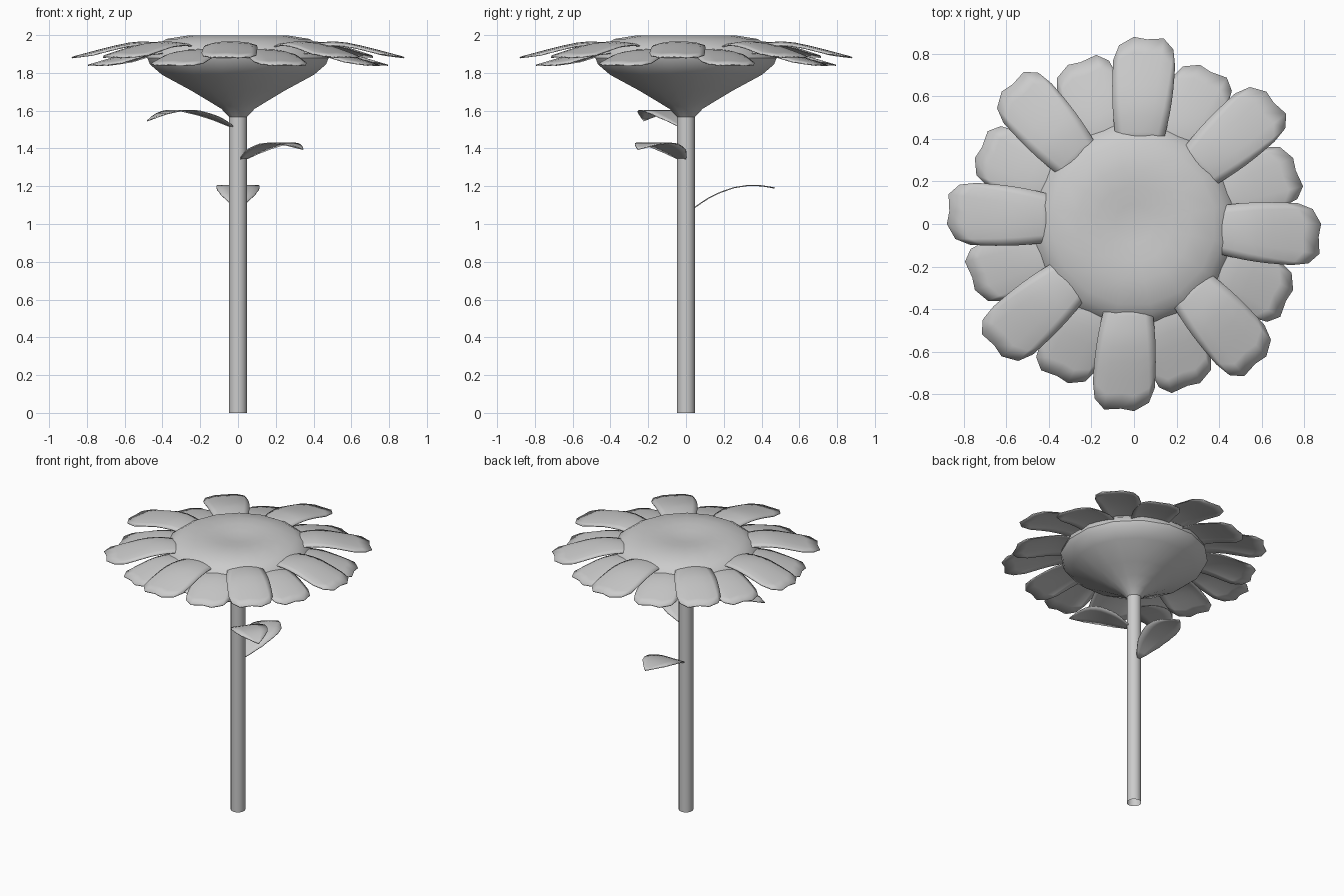
import bpy, bmesh, math
from mathutils import Matrix

if "Cube" in bpy.data.objects:
    bpy.data.objects.remove(bpy.data.objects["Cube"])

grey = bpy.data.materials.new("plain grey")
grey.diffuse_color = (0.6, 0.6, 0.6, 1)
grey.use_nodes = True
grey.node_tree.nodes["Principled BSDF"].inputs["Base Color"].default_value = grey.diffuse_color


def interp(table, t):
    """Piecewise linear lookup in a list of (key, value) pairs."""
    for (a, p), (b, q) in zip(table, table[1:]):
        if t <= b:
            return p + (q - p) * max(0, (t - a) / (b - a))
    return table[-1][1]


def finish(name, bm, thickness=0.0):
    bmesh.ops.recalc_face_normals(bm, faces=bm.faces)
    mesh = bpy.data.meshes.new(name)
    bm.to_mesh(mesh)
    bm.free()
    mesh.materials.append(grey)
    obj = bpy.data.objects.new(name, mesh)
    bpy.context.collection.objects.link(obj)
    bpy.ops.object.select_all(action='DESELECT')
    bpy.context.view_layer.objects.active = obj
    obj.select_set(True)
    bpy.ops.object.shade_smooth_by_angle(angle=math.radians(40))
    if thickness:
        solid = obj.modifiers.new("thickness", 'SOLIDIFY')
        solid.thickness = thickness
        solid.offset = 0
    return obj


def lathe(name, profile, sides):
    """Revolve (radius, height) points around z; radius 0 closes the end."""
    bm = bmesh.new()
    rings = []
    for r, z in profile:
        if r == 0:
            rings.append([bm.verts.new((0, 0, z))] * sides)
            continue
        angles = [2 * math.pi * (i + 0.5) / sides for i in range(sides)]
        rings.append([bm.verts.new((r * math.cos(a), r * math.sin(a), z)) for a in angles])
    for lo, hi in zip(rings, rings[1:]):
        for i in range(sides):
            j = (i + 1) % sides
            corners = list(dict.fromkeys((lo[i], lo[j], hi[j], hi[i])))
            bm.faces.new(corners)
    return finish(name, bm)


def sheet(name, rows, angle, thickness):
    """Grid surface from rows of points, turned about z."""
    bm = bmesh.new()
    grid = [[bm.verts.new(p) for p in row] for row in rows]
    for r0, r1 in zip(grid, grid[1:]):
        for i in range(len(r0) - 1):
            bm.faces.new((r0[i], r0[i + 1], r1[i + 1], r1[i]))
    bmesh.ops.remove_doubles(bm, verts=bm.verts, dist=0.0005)
    bmesh.ops.transform(bm, verts=bm.verts, matrix=Matrix.Rotation(angle, 4, 'Z'))
    return finish(name, bm, thickness)


# Stem: open tube
lathe("stem", [(0.048, 0), (0.048, 1.58)], 16)

# Flower head: flared cup with a shallow dished disc on top
lathe("flower_head", [
    (0.046, 1.565), (0.09, 1.61), (0.16, 1.652), (0.25, 1.705), (0.41, 1.79),
    (0.475, 1.845), (0.49, 1.88), (0.475, 1.92), (0.43, 1.955), (0.385, 1.98),
    (0.27, 1.998), (0.18, 1.997), (0.09, 1.987), (0, 1.982)], 16)

# Petals: scalloped tips, drooping outward, slightly arched across
TIP = [(-0.097, 0.77), (-0.07, 0.84), (0.0, 0.88), (0.06, 0.868),
       (0.14, 0.872), (0.185, 0.82), (0.192, 0.74)]
DROOP = [(0.36, 1.952), (0.5, 1.965), (0.6, 1.955), (0.72, 1.925), (0.88, 1.882)]


def petal(name, angle, reach, drop):
    rows = []
    for k in range(8):
        v = k / 7
        row = []
        for i, (tx, ty) in enumerate(TIP):
            u = i / (len(TIP) - 1)
            bx = -0.08 + 0.21 * u
            x = bx + (tx - bx) * v + 0.012 * (2 * u - 1) * math.sin(math.pi * v)
            y = 0.36 + (ty - 0.36) * v
            z = interp(DROOP, y) - drop - 0.018 * (2 * u - 1) ** 2
            row.append((x, y * reach, z))
        rows.append(row)
    sheet(name, rows, angle, 0.006)


for n in range(8):
    petal(f"upper_petal_{n + 1}", n * math.pi / 4, 1.0, 0.0)
    petal(f"lower_petal_{n + 1}", (n + 0.5) * math.pi / 4, 0.92, 0.042)

# Leaves: pointed blades arching away from the stem
HALF_WIDTH = [(0, 0.012), (0.1, 0.05), (0.25, 0.09), (0.45, 0.114), (0.62, 0.115),
              (0.75, 0.094), (0.88, 0.054), (1, 0.0)]
ARCH = [(0, 0.0), (0.15, 0.045), (0.3, 0.079), (0.5, 0.108), (0.68, 0.12), (0.85, 0.117), (1, 0.105)]


def leaf(name, degrees, start, end, base, rise, tip_drop):
    rows = []
    for k in range(13):
        t = k / 12
        w = interp(HALF_WIDTH, t)
        z = base + rise * interp(ARCH, t) / 0.12 - tip_drop * max(0, t - 0.5) ** 2 * 4
        rows.append([(start + (end - start) * t, w * s, z) for s in (-1, -0.5, 0, 0.5, 1)])
    sheet(name, rows, math.radians(degrees), 0.006)


leaf("back_leaf", 90, 0.045, 0.47, 1.087, 0.118, 0.0)
leaf("right_leaf", -36.5, 0.02, 0.43, 1.335, 0.097, 0.025)
leaf("left_leaf", 205, 0.025, 0.53, 1.51, 0.098, 0.05)
